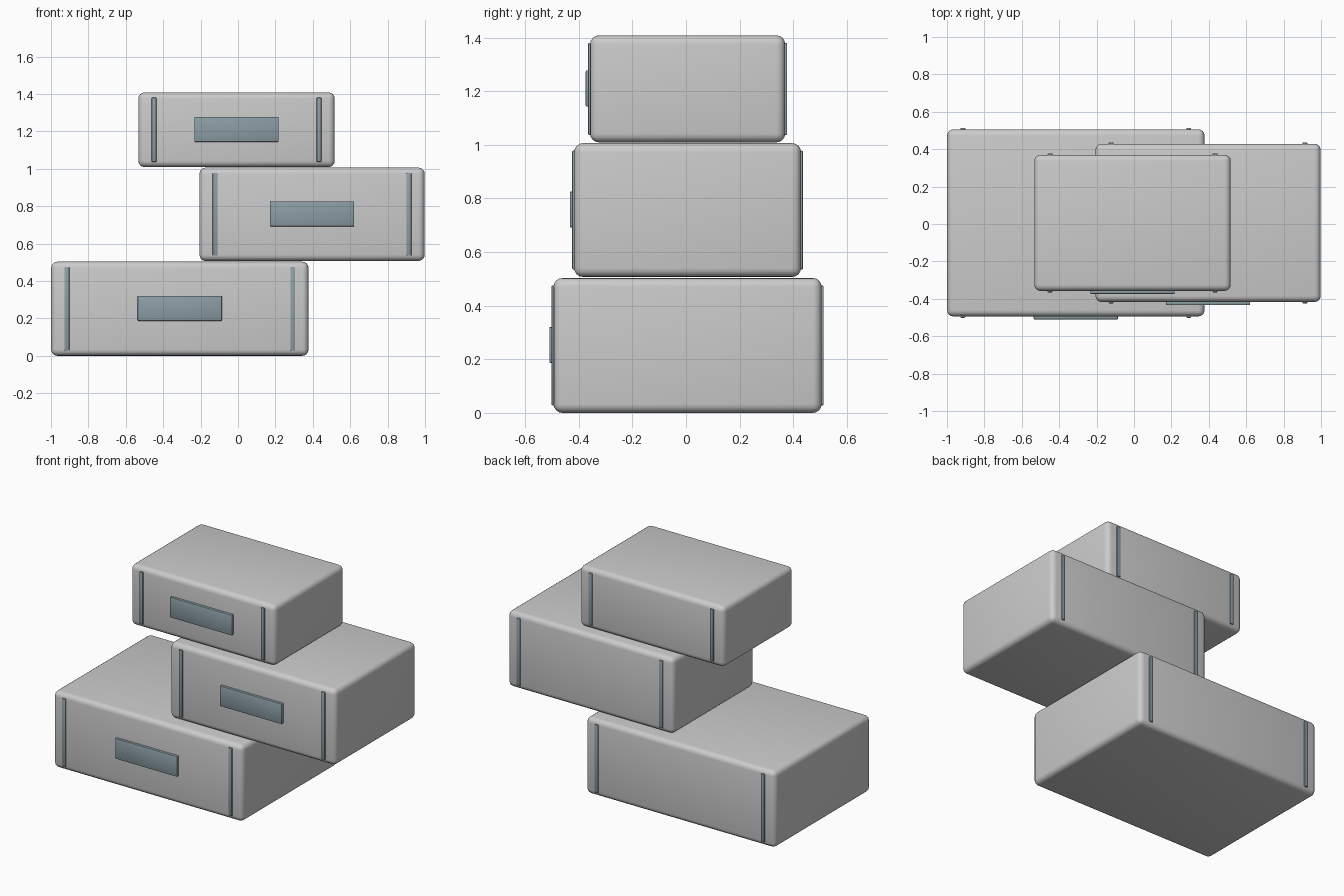
import bpy

if "Cube" in bpy.data.objects:
    bpy.data.objects.remove(bpy.data.objects["Cube"])

trim = bpy.data.materials.new("blue_grey_trim")
trim.diffuse_color = (0.26, 0.34, 0.38, 1)
trim.use_nodes = True
trim.node_tree.nodes["Principled BSDF"].inputs["Base Color"].default_value = trim.diffuse_color


def block(name, centre, size, bevel, segments, material=None):
    bpy.ops.mesh.primitive_cube_add(size=1, location=centre)
    ob = bpy.context.object
    ob.name = name
    ob.scale = size
    bpy.ops.object.transform_apply(location=False, rotation=False, scale=True)
    mod = ob.modifiers.new("round_edges", 'BEVEL')
    mod.width = bevel
    mod.segments = segments
    bpy.ops.object.modifier_apply(modifier=mod.name)
    bpy.ops.object.shade_smooth_by_angle()
    if material:
        ob.data.materials.append(material)
    return ob


YC = 0.006  # bodies sit slightly back, labels reach forward

# name, centre x, width, depth, bottom z, top z
boxes = [
    ("bottom", -0.311, 1.376, 1.0, 0.0, 0.503),
    ("middle", 0.396, 1.204, 0.846, 0.507, 1.006),
    ("top", -0.008, 1.05, 0.728, 1.009, 1.408),
]

for name, cx, w, d, z0, z1 in boxes:
    h, cz = z1 - z0, (z0 + z1) / 2
    # rounded box body
    block(name + "_box", (cx, YC, cz), (w, d, h), 0.033, 4)
    # vertical strips near the corners, front and back
    for sx, side in ((-1, "left"), (1, "right")):
        for sy, face in ((-1, "front"), (1, "back")):
            block(f"{name}_{face}_{side}_strip",
                  (cx + sx * (w / 2 - 0.084), YC + sy * d / 2, cz),
                  (0.026, 0.015, h - 0.056), 0.004, 2, trim)
    # front label plate
    block(name + "_label", (cx, YC - d / 2 - 0.003, cz + 0.002),
          (0.45, 0.026, 0.134), 0.004, 2, trim)
